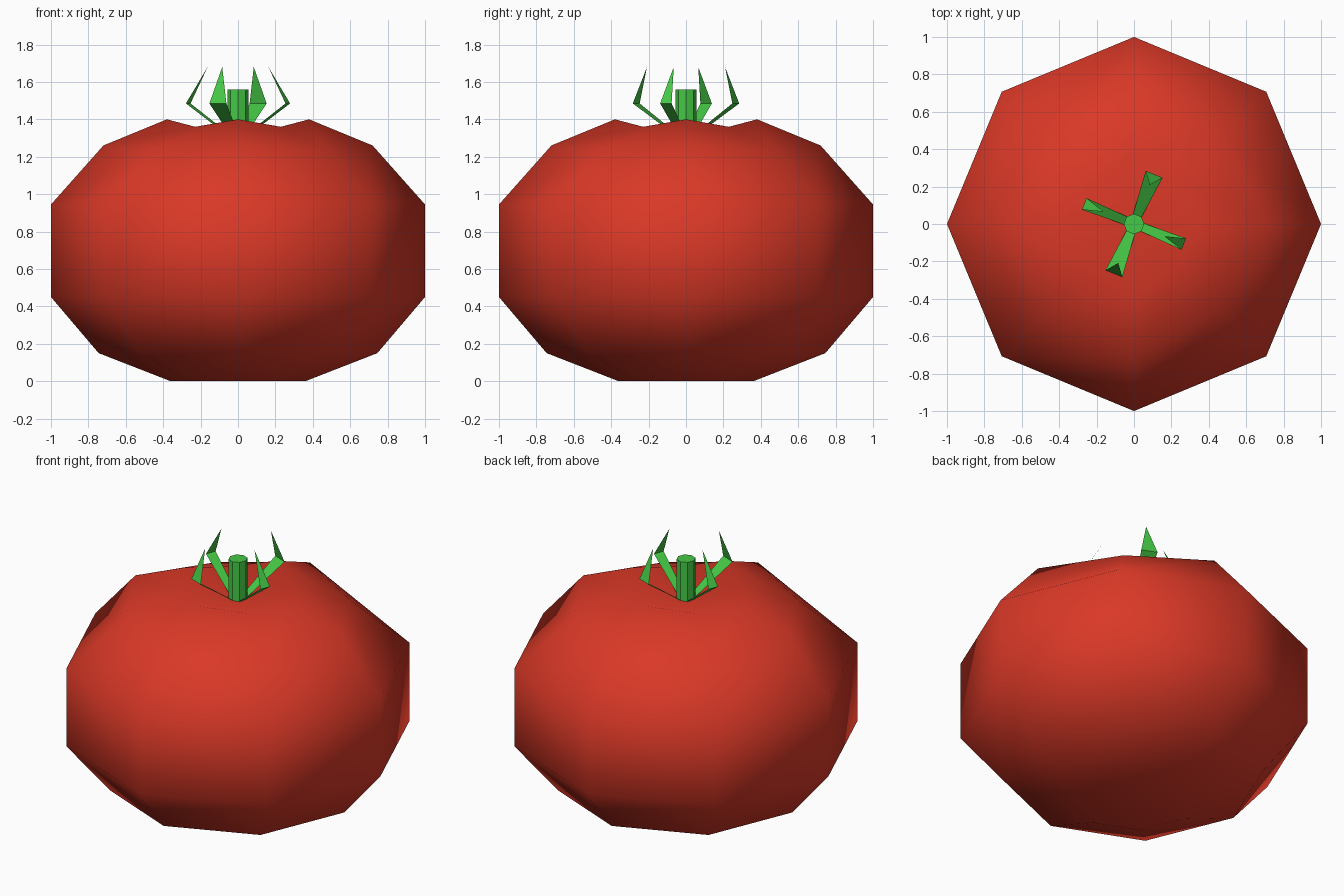
import bpy, bmesh, math
from mathutils import Vector, Matrix

if "Cube" in bpy.data.objects:
    bpy.data.objects.remove(bpy.data.objects["Cube"])


def material(name, rgb):
    m = bpy.data.materials.new(name)
    m.diffuse_color = (*rgb, 1)
    m.use_nodes = True
    m.node_tree.nodes["Principled BSDF"].inputs["Base Color"].default_value = m.diffuse_color
    return m


RED = material("tomato_red", (0.70, 0.04, 0.02))
GREEN = material("leaf_green", (0.06, 0.58, 0.06))


def finish(name, bm, mat, smooth):
    mesh = bpy.data.meshes.new(name)
    bm.to_mesh(mesh)
    bm.free()
    mesh.materials.append(mat)
    for p in mesh.polygons:
        p.use_smooth = smooth
    ob = bpy.data.objects.new(name, mesh)
    bpy.context.collection.objects.link(ob)
    return ob


def lathe(name, axis_profile, diagonal_profile, bottom, top, mat):
    """Eight-sided body whose odd spokes use a second profile."""
    bm = bmesh.new()
    rings = []
    for pair in zip(axis_profile, diagonal_profile):
        ring = []
        for i in range(8):
            r, z = pair[i % 2]
            a = i * math.pi / 4
            ring.append(bm.verts.new((r * math.cos(a), r * math.sin(a), z)))
        rings.append(ring)
    low = bm.verts.new((0, 0, bottom))
    high = bm.verts.new((0, 0, top))
    for i in range(8):
        j = (i + 1) % 8
        for a, b in zip(rings, rings[1:]):
            bm.faces.new((a[i], a[j], b[j], b[i]))
        bm.faces.new((low, rings[0][j], rings[0][i]))
        bm.faces.new((high, rings[-1][i], rings[-1][j]))
    return finish(name, bm, mat, True)


# Fruit: upper diagonals are slightly sunken, crown dips to the stem
lower = [(0.36, 0), (0.745, 0.15), (1, 0.45), (1, 0.945)]
lathe("fruit", lower + [(0.72, 1.26), (0.38, 1.40)],
      lower + [(0.66, 1.235), (0.325, 1.36)], 0, 1.30, RED)

# Stem
bm = bmesh.new()
bmesh.ops.create_cone(bm, cap_ends=True, segments=8, radius1=0.055, radius2=0.055,
                      depth=0.28, matrix=Matrix.Translation((0, 0, 1.42)))
stem = finish("stem", bm, GREEN, False)


# Sepals: a widening strip that bends up into a point
def sepal(name, angle, width, tip_radius):
    bm = bmesh.new()
    rot = Matrix.Rotation(math.radians(angle), 3, 'Z')
    points = [(0.03, -0.022, 1.30), (0.03, 0.022, 1.30),
              (0.287, width / 2, 1.485), (0.287, -width / 2, 1.485),
              (tip_radius, 0, 1.68)]
    v = [bm.verts.new(rot @ Vector(p)) for p in points]
    bm.faces.new((v[0], v[3], v[2], v[1]))
    bm.faces.new((v[3], v[4], v[2]))
    finish(name, bm, GREEN, False)


for k in range(4):
    narrow = k % 2 == 1
    sepal(f"sepal_{k + 1}", 68 - 90 * k, 0.066 if narrow else 0.098,
          0.175 if narrow else 0.225)
